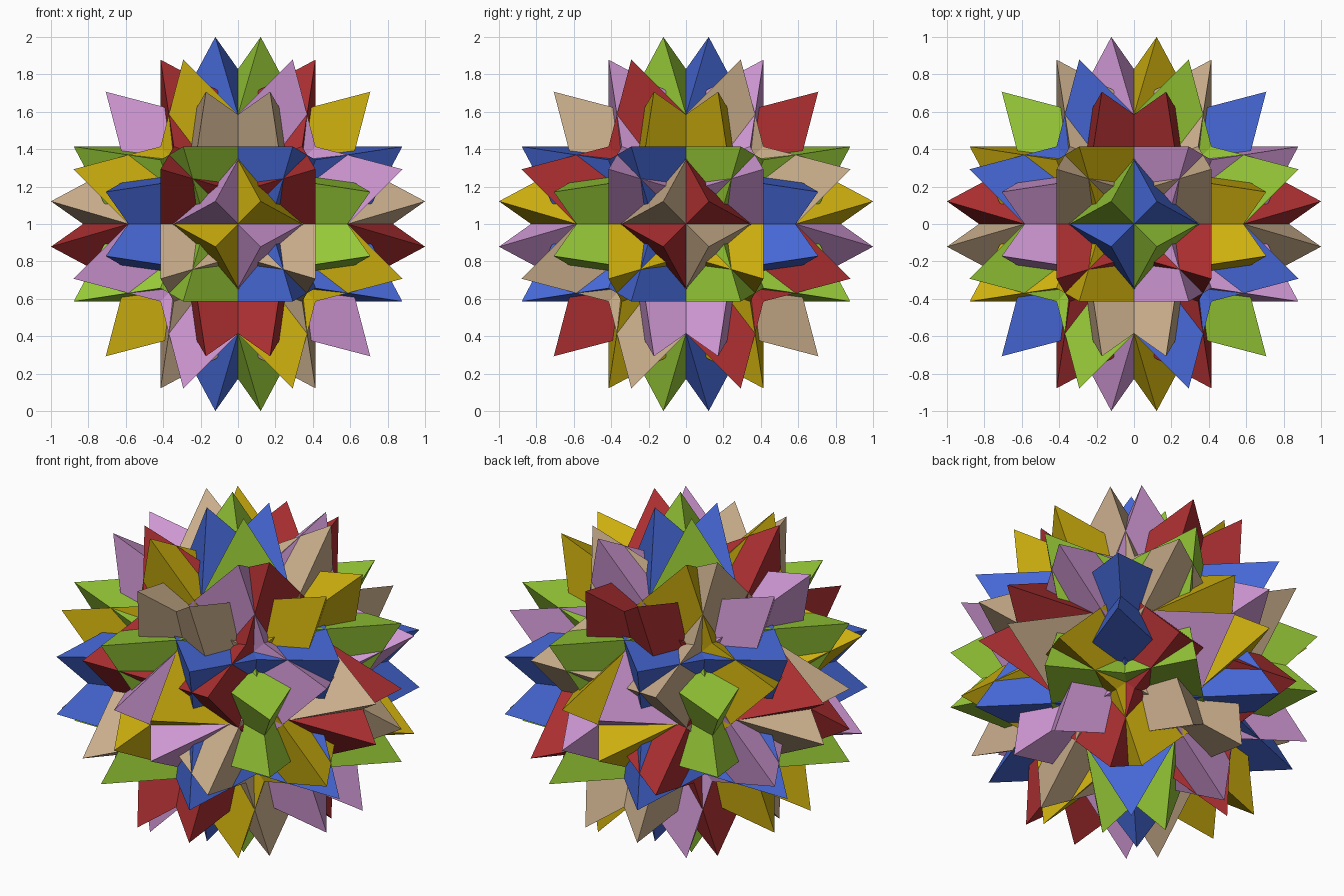
import bpy, bmesh
from math import radians, sqrt
from itertools import product
from mathutils import Matrix, Vector

if "Cube" in bpy.data.objects:
    bpy.data.objects.remove(bpy.data.objects["Cube"])


def linear(c):
    c /= 255
    return c / 12.92 if c <= 0.04045 else ((c + 0.055) / 1.055) ** 2.4


def material(name, rgb):
    m = bpy.data.materials.new(name)
    m.diffuse_color = [linear(c) for c in rgb] + [1]
    m.use_nodes = True
    m.node_tree.nodes["Principled BSDF"].inputs["Base Color"].default_value = m.diffuse_color
    return m


red = material("red", (172, 47, 49))
blue = material("blue", (70, 104, 214))
green = material("green", (150, 200, 55))
yellow = material("yellow", (206, 176, 14))
tan = material("tan", (202, 174, 140))
purple = material("purple", (208, 152, 212))

# One regular tetrahedron: alternate cube corners, turned 45 degrees three times
half = 2 - sqrt(2)
turn = (Matrix.Rotation(radians(45), 3, 'Z') @ Matrix.Rotation(radians(45), 3, 'X')
        @ Matrix.Rotation(radians(45), 3, 'Z'))
corners = [turn @ (Vector(s) * half)
           for s in product((1, -1), repeat=3) if s[0] * s[1] * s[2] > 0]


def tetrahedron(points, mat, name):
    bm = bmesh.new()
    for p in points:
        bm.verts.new(p)
    bmesh.ops.convex_hull(bm, input=bm.verts[:])
    bmesh.ops.recalc_face_normals(bm, faces=bm.faces[:])
    me = bpy.data.meshes.new(name)
    bm.to_mesh(me)
    bm.free()
    me.materials.append(mat)
    ob = bpy.data.objects.new(name, me)
    ob.location.z = 1
    bpy.context.collection.objects.link(ob)


# Compound of 24: every mirror image, with the axes cycled; one colour per two-fold axis
pairs = [(green, blue), (tan, red), (purple, yellow)]
for k, pair in enumerate(pairs):
    for i, (sx, sy, sz) in enumerate(product((1, -1), repeat=3)):
        mat = pair[0] if sx == sy else pair[1]
        points = []
        for c in corners:
            p = (sx * c.x, sy * c.y, sz * c.z)
            points.append([p[(j - k) % 3] for j in range(3)])
        tetrahedron(points, mat, f"{mat.name}_tetrahedron_{i + 1}")
